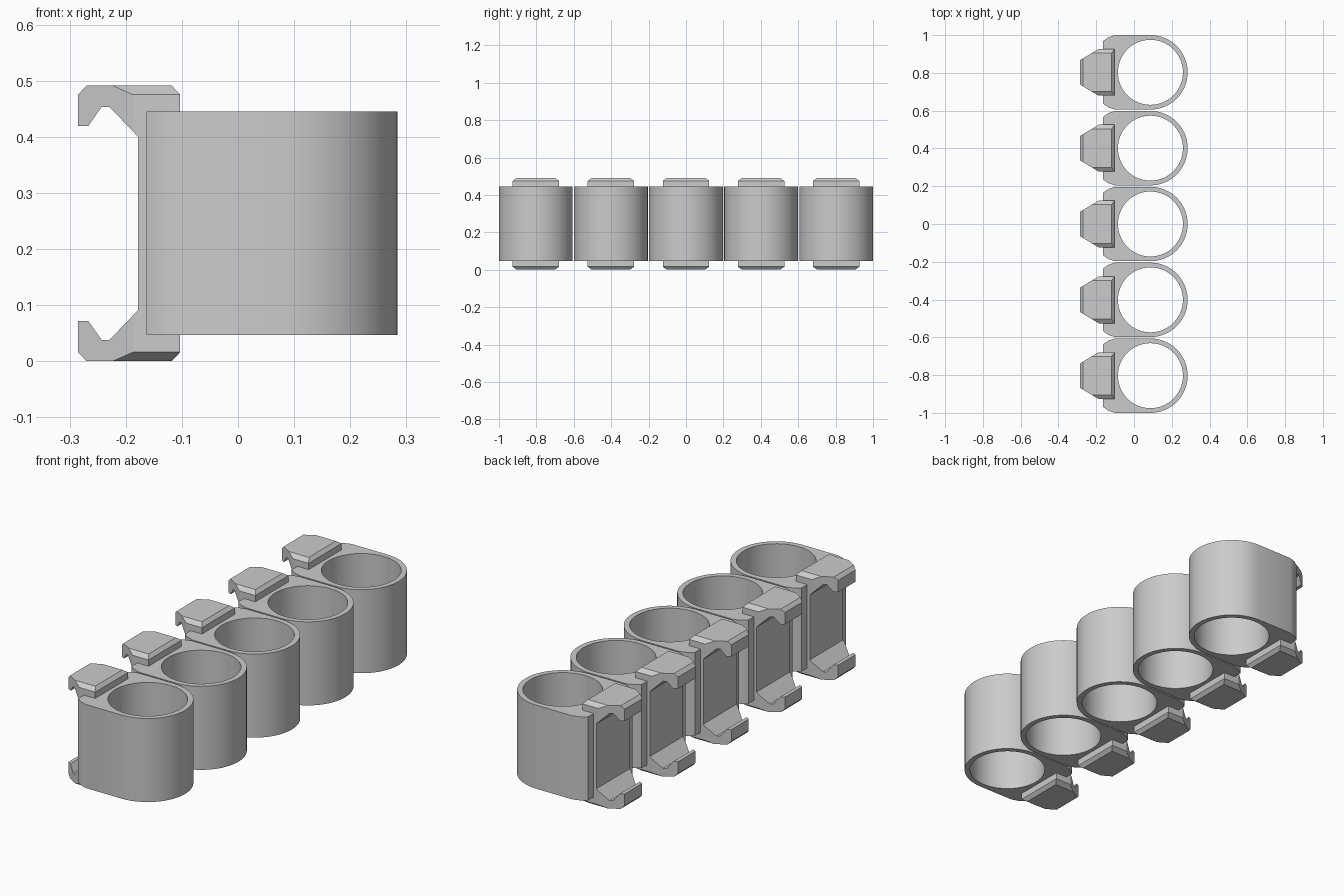
import bpy, bmesh, math
from mathutils import Vector

if "Cube" in bpy.data.objects:
    bpy.data.objects.remove(bpy.data.objects["Cube"])

COUNT, PITCH = 5, 0.4015
CX, R_OUT, R_IN = 0.087, 0.197, 0.172   # cup centre and radii
Z0, Z1 = 0.047, 0.445                   # cup bottom and top
MID = 0.2455                            # mirror height of the clip
HALF = 0.124                            # half width of the clip


def finish(bm, name):
    bmesh.ops.recalc_face_normals(bm, faces=bm.faces[:])
    me = bpy.data.meshes.new(name)
    bm.to_mesh(me)
    bm.free()
    me.shade_smooth()
    me.set_sharp_from_angle(angle=math.radians(30))
    return me


def loop(bm, pts):
    vs = [bm.verts.new(p) for p in pts]
    return [bm.edges.new((vs[i], vs[i - 1])) for i in range(len(vs))]


def extrude(bm, faces, vec):
    ret = bmesh.ops.extrude_face_region(bm, geom=faces)
    vs = [g for g in ret["geom"] if isinstance(g, bmesh.types.BMVert)]
    bmesh.ops.translate(bm, verts=vs, vec=vec)


# Open tube with a squared, chamfered back
def cup_mesh():
    bm = bmesh.new()
    n = 32
    outer = [(CX + R_OUT * math.cos(a), R_OUT * math.sin(a), Z0)
             for a in (math.pi * (i / n - 0.5) for i in range(n + 1))]
    outer += [(-0.10, 0.197, Z0), (-0.135, 0.186, Z0), (-0.163, 0.166, Z0),
              (-0.163, -0.166, Z0), (-0.135, -0.186, Z0), (-0.10, -0.197, Z0)]
    inner = [(CX + R_IN * math.cos(a), R_IN * math.sin(a), Z0)
             for a in (2 * math.pi * i / 64 for i in range(64))]
    edges = loop(bm, outer) + loop(bm, inner)
    bmesh.ops.triangle_fill(bm, edges=edges, use_beauty=True,
                            normal=(0, 0, 1))
    extrude(bm, bm.faces[:], (0, 0, Z1 - Z0))
    return finish(bm, "cup")


def slice_off(bm, co, normal):
    geom = bm.verts[:] + bm.edges[:] + bm.faces[:]
    ret = bmesh.ops.bisect_plane(bm, geom=geom, plane_co=co,
                                 plane_no=Vector(normal).normalized(),
                                 clear_outer=True)
    cut = [g for g in ret["geom_cut"] if isinstance(g, bmesh.types.BMEdge)]
    bmesh.ops.holes_fill(bm, edges=cut, sides=0)


# C-shaped rear clip with hooked lips, tapered towards the back
def clip_mesh():
    bm = bmesh.new()
    half = [(-0.103, 0.475), (-0.118, 0.491), (-0.270, 0.491), (-0.285, 0.475),
            (-0.285, 0.419), (-0.267, 0.419), (-0.243, 0.453),
            (-0.229, 0.453), (-0.178, 0.400)]
    prof = half + [(x, 2 * MID - z) for x, z in reversed(half)]
    face = bm.faces.new([bm.verts.new((x, -HALF, z)) for x, z in prof])
    extrude(bm, [face], (0, 2 * HALF, 0))
    for s in (-1, 1):
        slice_off(bm, (-0.187, s * HALF, 0), (-0.059, s * 0.098, 0))
        for t in (-1, 1):
            slice_off(bm, (0, s * HALF, MID + t * 0.2295), (0, s * 0.016, t * 0.022))
    return finish(bm, "clip")


# Row of identical units along y
parts = {"cup": cup_mesh(), "clip": clip_mesh()}
for i in range(COUNT):
    for name, me in parts.items():
        ob = bpy.data.objects.new(f"{name}_{i + 1}", me)
        ob.location.y = (i - (COUNT - 1) / 2) * PITCH
        bpy.context.collection.objects.link(ob)
